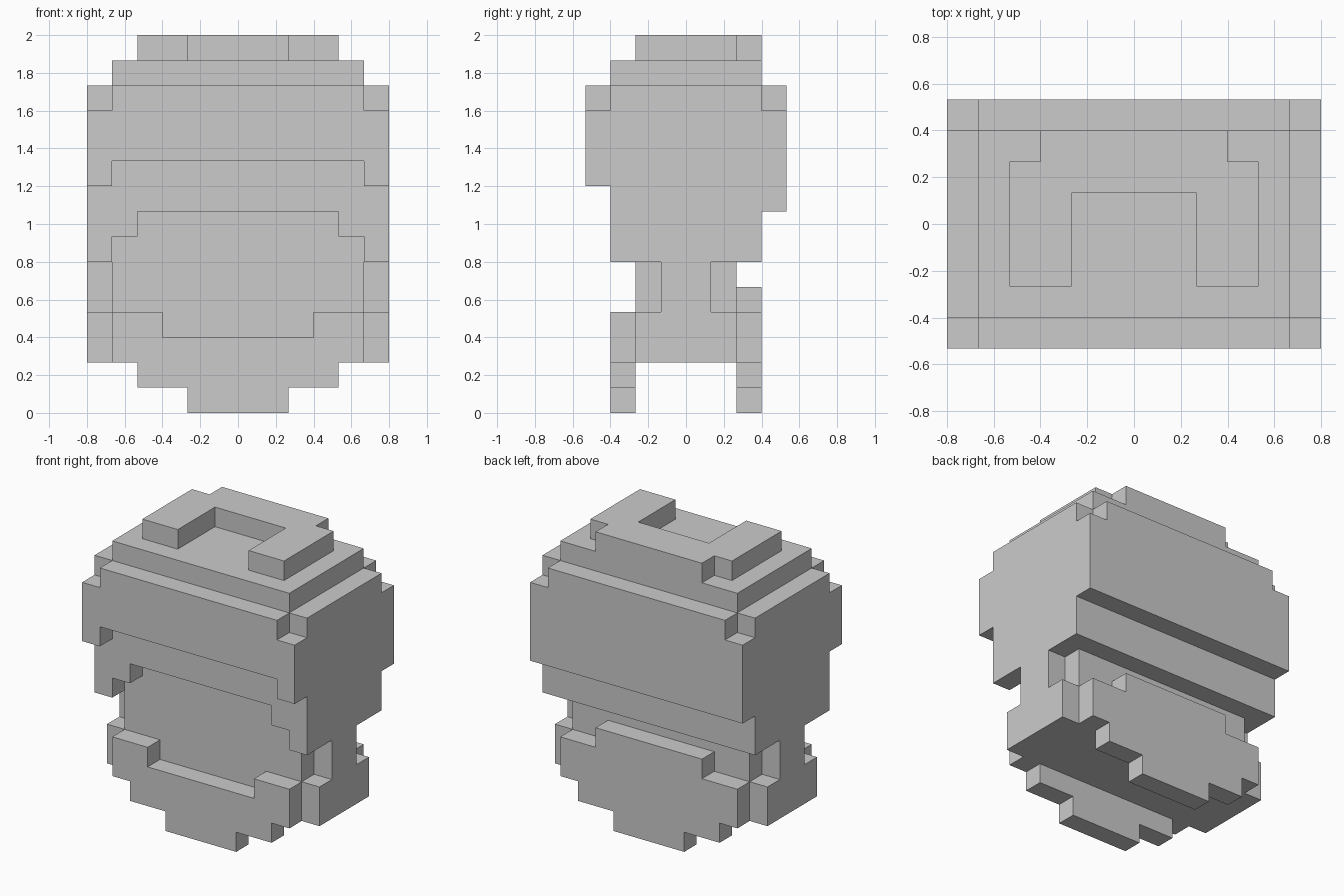
import bpy, bmesh

if "Cube" in bpy.data.objects:
    bpy.data.objects.remove(bpy.data.objects["Cube"])

U = 2 / 15  # one block

grey = bpy.data.materials.new("plain grey")
grey.diffuse_color = (0.6, 0.6, 0.6, 1)
grey.use_nodes = True
grey.node_tree.nodes["Principled BSDF"].inputs["Base Color"].default_value = grey.diffuse_color


def prism(name, outline, lo, hi, axis="y"):
    """Extrude a block-unit outline along y (outline is x,z) or z (outline is x,y)."""
    def at(a, b, d):
        return (a * U, d * U, b * U) if axis == "y" else (a * U, b * U, d * U)
    bm = bmesh.new()
    face = bm.faces.new([bm.verts.new(at(a, b, lo)) for a, b in outline])
    new = bmesh.ops.extrude_face_region(bm, geom=[face])["geom"]
    move = [p - q for p, q in zip(at(0, 0, hi), at(0, 0, lo))]
    bmesh.ops.translate(bm, vec=move, verts=[v for v in new if isinstance(v, bmesh.types.BMVert)])
    bmesh.ops.recalc_face_normals(bm, faces=bm.faces)
    me = bpy.data.meshes.new(name)
    bm.to_mesh(me)
    bm.free()
    me.materials.append(grey)
    ob = bpy.data.objects.new(name, me)
    bpy.context.collection.objects.link(ob)
    return ob


def mirrored(half):
    """Complete a right-hand half outline across x = 0."""
    return half + [(-x, z) for x, z in reversed(half) if x]


def rect(x0, x1, y0, y1):
    return [(x0, y0), (x1, y0), (x1, y1), (x0, y1)]


# Main body and lower core
prism("upper_body", rect(-6, 6, -2, 3), 6, 13, "z")
prism("lower_body", rect(-5, 5, -2, 2), 2, 6, "z")

# Arched front frame around the recessed panel
prism("front_frame", mirrored([(4, 8), (4, 7), (5, 7), (5, 6), (6, 6), (6, 13)]), -3, -2)

# Raised upper plates, front and back, with notched top corners
top = [(6, 12), (5, 12), (5, 13)]
prism("front_upper_plate", mirrored([(5, 10), (5, 9), (6, 9)] + top), -4, -3)
prism("back_upper_plate", mirrored([(6, 8)] + top), 3, 4)

# Lower plates, front and back, with stepped lower edges
step = [(2, 0), (2, 1), (4, 1), (4, 2), (5, 2), (5, 4), (3, 4)]
prism("front_lower_plate", mirrored(step + [(3, 3)]), -3, -2)
prism("back_lower_plate", mirrored(step + [(3, 5)]), 2, 3)

# Side pieces with a narrow neck
for side, s in (("right", 1), ("left", -1)):
    x0, x1 = sorted((5 * s, 6 * s))
    prism(side + "_side_neck", rect(x0, x1, -1, 1), 4, 6, "z")
    prism(side + "_side_base", rect(x0, x1, -2, 2), 2, 4, "z")

# Stepped top and the open crown piece
prism("top_step", rect(-5, 5, -3, 3), 13, 14, "z")
prism("crown", mirrored([(2, 1), (2, -2), (4, -2), (4, 2), (3, 2), (3, 3)]), 14, 15, "z")
